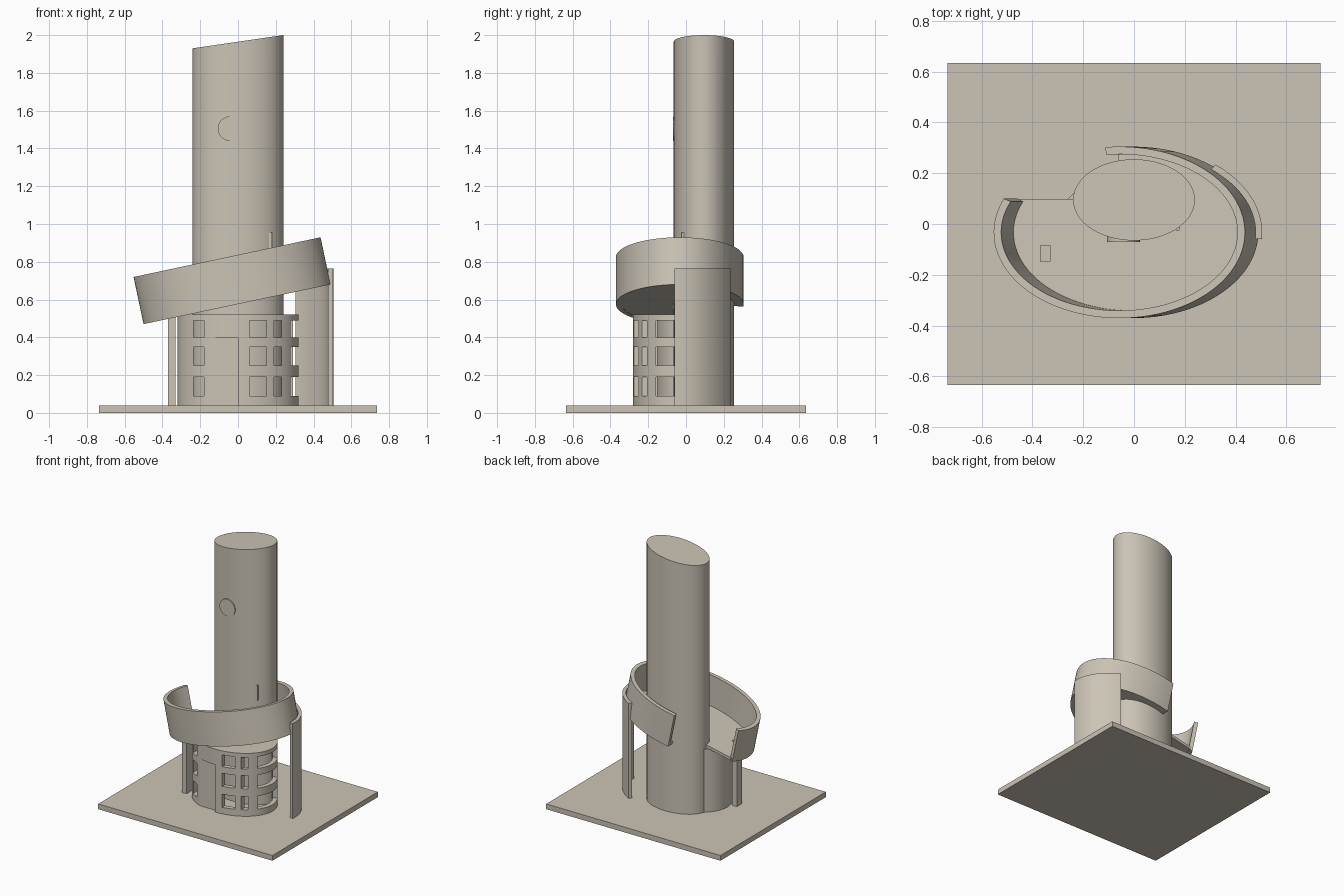
import bpy, bmesh, math
from mathutils import Matrix

if "Cube" in bpy.data.objects:
    bpy.data.objects.remove(bpy.data.objects["Cube"])

stone = bpy.data.materials.new("warm_stone")
stone.diffuse_color = (0.60, 0.55, 0.465, 1)
stone.use_nodes = True
stone.node_tree.nodes["Principled BSDF"].inputs["Base Color"].default_value = stone.diffuse_color


def ellipse(cx, cy, rx, ry, a0=0, a1=360, n=96, closed=True):
    steps = n if closed else n + 1
    angles = [math.radians(a0 + (a1 - a0) * i / n) for i in range(steps)]
    return [(cx + rx * math.cos(a), cy + ry * math.sin(a)) for a in angles]


def prism(name, pts, z0, z1):
    """Extrude a plan outline from z0 to z1."""
    bm = bmesh.new()
    face = bm.faces.new([bm.verts.new((x, y, z0)) for x, y in pts])
    ext = bmesh.ops.extrude_face_region(bm, geom=[face])
    for v in ext["geom"]:
        if isinstance(v, bmesh.types.BMVert):
            v.co.z = z1
    bmesh.ops.recalc_face_normals(bm, faces=bm.faces)
    me = bpy.data.meshes.new(name)
    bm.to_mesh(me)
    bm.free()
    ob = bpy.data.objects.new(name, me)
    bpy.context.collection.objects.link(ob)
    me.materials.append(stone)
    return ob


def box(name, x0, x1, y0, y1, z0, z1):
    return prism(name, [(x0, y0), (x1, y0), (x1, y1), (x0, y1)], z0, z1)


def arc_wall(name, cx, cy, rx, ry, t, a0, a1, z0, z1):
    """Curved wall of thickness t following an elliptical arc, built from quads."""
    outer = ellipse(cx, cy, rx, ry, a0, a1, 80, False)
    inner = ellipse(cx, cy, rx - t, ry - t, a0, a1, 80, False)
    bm = bmesh.new()
    rings = [[bm.verts.new(p) for p in ((*o, z0), (*o, z1), (*i, z1), (*i, z0))]
             for o, i in zip(outer, inner)]
    for a, b in zip(rings, rings[1:]):
        for k in range(4):
            bm.faces.new((a[k], b[k], b[(k + 1) % 4], a[(k + 1) % 4]))
    bm.faces.new(rings[0])
    bm.faces.new(rings[-1])
    bmesh.ops.recalc_face_normals(bm, faces=bm.faces)
    me = bpy.data.meshes.new(name)
    bm.to_mesh(me)
    bm.free()
    ob = bpy.data.objects.new(name, me)
    bpy.context.collection.objects.link(ob)
    me.materials.append(stone)
    return ob


def smooth(ob):
    bpy.ops.object.select_all(action='DESELECT')
    ob.select_set(True)
    bpy.context.view_layer.objects.active = ob
    bpy.ops.object.shade_smooth_by_angle(angle=math.radians(30))


def cut(ob, cutter):
    mod = ob.modifiers.new("cut", 'BOOLEAN')
    mod.object = cutter
    mod.operation = 'DIFFERENCE'
    mod.solver = 'EXACT'
    bpy.context.view_layer.objects.active = ob
    bpy.ops.object.modifier_apply(modifier=mod.name)
    bpy.data.objects.remove(cutter)


# ground slab
box("base_slab", -0.735, 0.735, -0.635, 0.635, 0, 0.04)

# tall tower with a slanted top
tower = prism("tower", ellipse(0, 0.095, 0.24, 0.16), 0.04, 2.0)
for v in tower.data.vertices:
    if v.co.z > 1:
        v.co.z = 1.965 + 0.035 * v.co.x / 0.24
smooth(tower)

# hollow low building with window openings and a doorway
hall = prism("hall", ellipse(0, -0.04, 0.32, 0.24), 0.04, 0.52)
cut(hall, prism("hall_void", ellipse(0, -0.04, 0.285, 0.205), 0.03, 0.505))
for z0, z1 in ((0.09, 0.19), (0.25, 0.35), (0.40, 0.49)):
    for x0, x1 in ((-0.235, -0.18), (0.06, 0.15), (0.19, 0.23)):
        cut(hall, box("window_cut", x0, x1, -0.4, -0.12, z0, z1))
    cut(hall, box("side_window_cut", 0.24, 0.4, -0.16, 0.06, z0, z1))
cut(hall, box("door_cut", -0.14, 0.0, -0.4, -0.255, 0.03, 0.40))
smooth(hall)

# tilted gallery: curved parapet and floor share one slanted frame
CX, CY, RX, RY = 0, 0, 0.506, 0.338
tilt = Matrix.Translation((-0.005, -0.033, 0.575)) @ Matrix.Rotation(-0.209, 4, 'Y')
parapet = arc_wall("gallery_parapet", CX, CY, RX, RY, 0.03, -203.2, 96.4, 0, 0.255)
floor_pts = ellipse(CX, CY, RX - 0.015, RY - 0.015, -204.2, 96.4, 96, False)
floor_pts.append((floor_pts[-1][0], floor_pts[0][1]))
gallery_floor = prism("gallery_floor", floor_pts, 0.001, 0.022)
for ob in (parapet, gallery_floor):
    ob.data.transform(tilt)
    smooth(ob)

# supports: curved wall on the right, square post on the left
smooth(arc_wall("support_wall", 0, -0.033, 0.505, 0.346, 0.026, -4.5, 50.7, 0.04, 0.765))
box("support_post", -0.37, -0.33, -0.148, -0.085, 0.04, 0.535)

# round window disc and slit on the tower
disc = prism("round_plate", ellipse(-0.042, 1.505, 0.065, 0.065, n=48), 0.0, 0.07)
disc.data.transform(Matrix.Rotation(math.pi / 2, 4, 'X'))
smooth(disc)
box("tower_slit", 0.165, 0.18, -0.025, 0.02, 0.84, 0.955)
